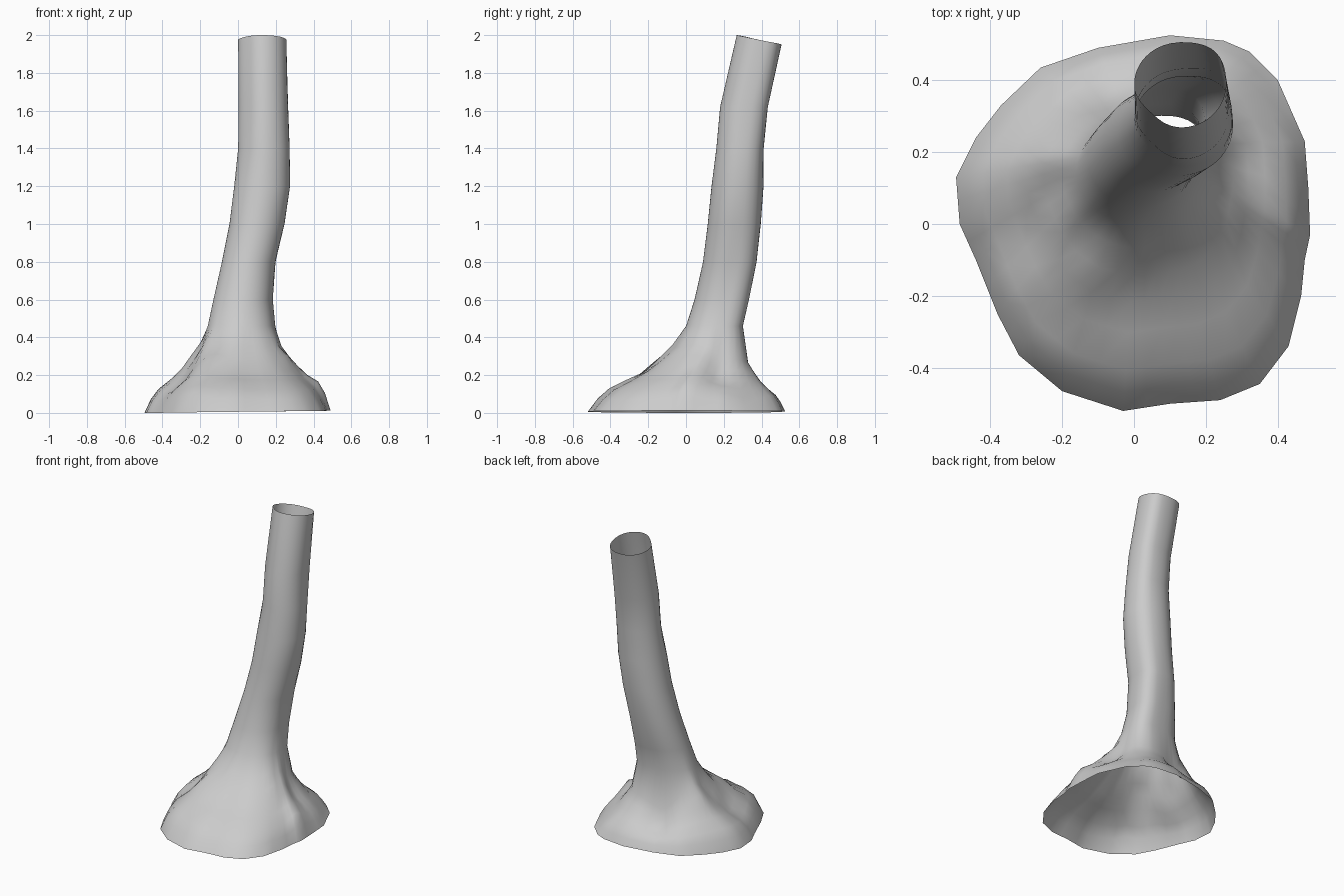
import bpy, bmesh, math

if "Cube" in bpy.data.objects:
    bpy.data.objects.remove(bpy.data.objects["Cube"])

# Ground outline of the root flare (x, y), counter-clockwise
BASE = [(.49, -.03), (.485, .1), (.475, .23), (.4, .4), (.32, .48), (.25, .51), (.1, .525),
        (-.1, .49), (-.26, .435), (-.37, .33), (-.44, .24), (-.495, .13), (-.485, 0),
        (-.44, -.1), (-.38, -.25), (-.32, -.365), (-.2, -.465), (-.03, -.52), (.1, -.5),
        (.24, -.49), (.35, -.445), (.43, -.34), (.465, -.2), (.475, -.1)]
# Trunk sections: z, x min, x max, y min, y max, back-right bulge
TRUNK = [(.46, -.16, .19, .0, .295, .24), (.6, -.13, .175, .045, .325, .28),
         (.8, -.085, .195, .09, .37, .2), (1.0, -.045, .245, .115, .395, .1),
         (1.2, -.02, .275, .135, .41, .05), (1.4, 0, .272, .16, .41, .12),
         (1.62, .003, .262, .18, .43, .2), (1.97, .0, .255, .268, .505, .1)]
# Root ridges and valleys: angle in degrees, height factor
RIDGES = [(0, 1.1), (20, .88), (50, .75), (90, .72), (115, .7), (135, .85), (160, 1.0),
          (185, .9), (213, 1.05), (235, .96), (262, 1.02), (285, .95), (320, .95),
          (345, .97), (360, 1.1)]
# Flare profile: fraction of the way in to the trunk, height
FLARE = [(.1, .075), (.22, .13), (.42, .185), (.58, .235), (.72, .295), (.87, .365)]
# Local knobs and hollows: x, y, spread, height
LUMPS = [(-.04, .36, .06, -.06), (-.23, .22, .05, .025), (.27, .15, .06, -.06),
         (.27, .03, .05, .03), (.44, .0, .04, .03), (.37, .34, .08, -.03),
         (-.16, -.15, .06, .045), (-.24, -.36, .05, .03), (-.31, -.06, .06, -.04),
         (-.02, -.2, .06, -.02)]


def ridge(a):
    d = math.degrees(a) % 360
    for (a0, v0), (a1, v1) in zip(RIDGES, RIDGES[1:]):
        if d <= a1:
            return v0 + (v1 - v0) * (d - a0) / (a1 - a0)


def lump(x, y):
    return sum(h * math.exp(-((x - cx) ** 2 + (y - cy) ** 2) / (2 * s * s))
               for cx, cy, s, h in LUMPS)


def trunk_point(sec, a):
    z, x0, x1, y0, y1, bulge = sec
    c = math.cos(a - math.pi / 4)
    r = 1 + (bulge * c ** 8 if c > 0 else (-.1 * c ** 8 if z > 1.3 else 0))
    x = (x0 + x1) / 2 + (x1 - x0) / 2 * r * math.cos(a)
    y = (y0 + y1) / 2 + (y1 - y0) / 2 * r * math.sin(a)
    if z > 1.9:                      # sloping cut at the top
        z -= .025 * math.sin(a) - .005
    return x, y, z


# Outline with midpoints added
outline = []
for p, q in zip(BASE, BASE[1:] + BASE[:1]):
    outline += [p, ((p[0] + q[0]) / 2, (p[1] + q[1]) / 2)]
angles = [math.atan2(y, x) for x, y in outline]
rings = [[(x, y, .006 + .006 * math.cos(a)) for (x, y), a in zip(outline, angles)]]

# Root flare rings
for t, h in FLARE:
    ring = []
    for (x, y), a in zip(outline, angles):
        tx, ty, _ = trunk_point(TRUNK[0], a)
        px, py = x + (tx - x) * t, y + (ty - y) * t
        ring.append((px, py, max(.02, h * ridge(a) + lump(px, py))))
    rings.append(ring)

# Trunk rings
for sec in TRUNK:
    rings.append([trunk_point(sec, a) for a in angles])

# Loft into one open shell
bm = bmesh.new()
loops = [[bm.verts.new(p) for p in ring] for ring in rings]
n = len(outline)
for lo, hi in zip(loops, loops[1:]):
    for i in range(n):
        j = (i + 1) % n
        bm.faces.new((lo[i], lo[j], hi[j], hi[i]))
me = bpy.data.meshes.new("tree_trunk")
bm.to_mesh(me)
bm.free()
trunk = bpy.data.objects.new("tree_trunk", me)
bpy.context.collection.objects.link(trunk)
bpy.context.view_layer.objects.active = trunk
trunk.select_set(True)
bpy.ops.object.shade_smooth_by_angle(angle=math.radians(60))
